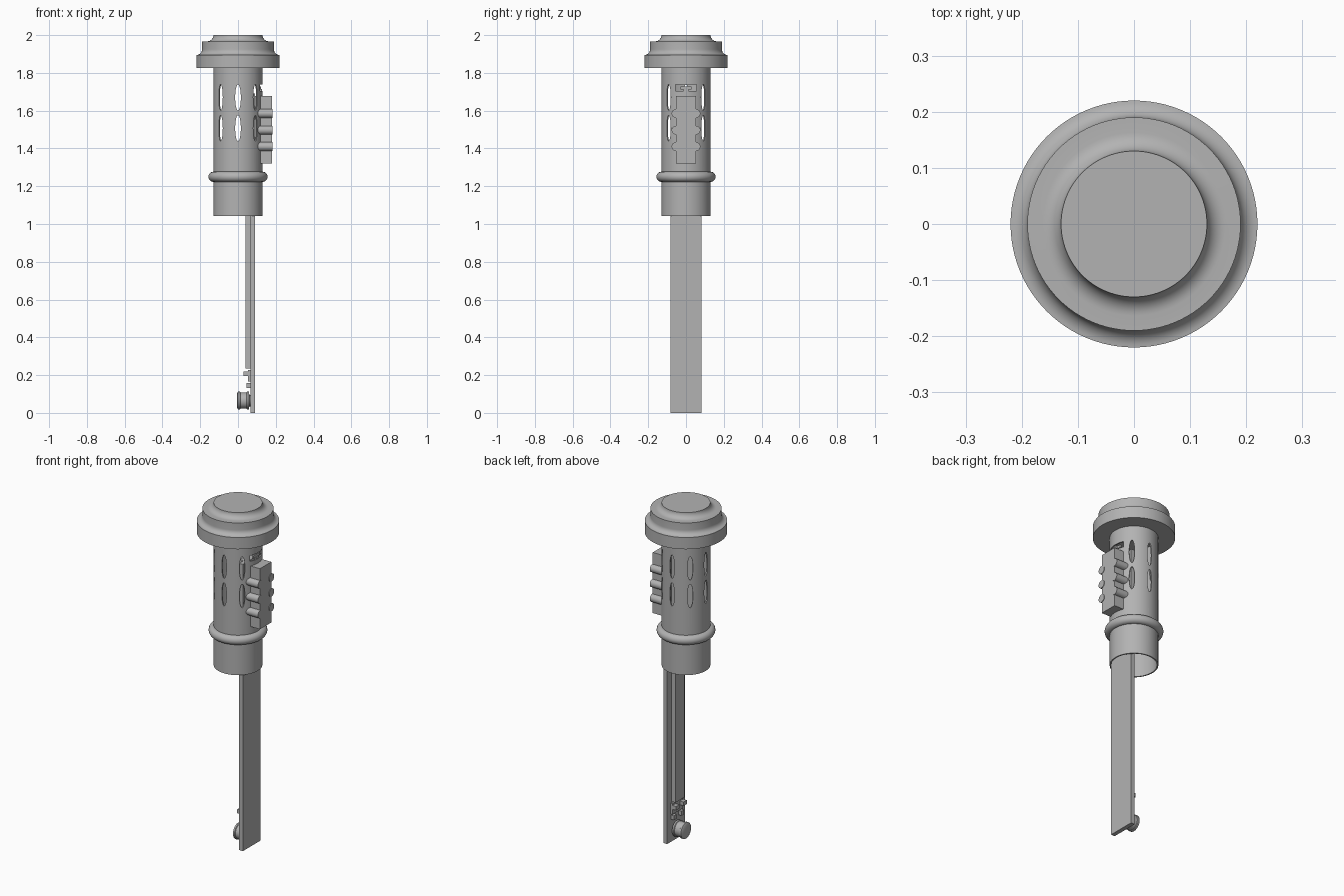
import bpy, bmesh, math
from mathutils import Matrix, Vector

if "Cube" in bpy.data.objects:
    bpy.data.objects.remove(bpy.data.objects["Cube"])

grey = bpy.data.materials.new("plain grey")
grey.use_nodes = True
GREY = (0.45, 0.45, 0.45, 1)
grey.diffuse_color = GREY
grey.node_tree.nodes["Principled BSDF"].inputs["Base Color"].default_value = GREY


def finish(bm, name, smooth=True):
    bmesh.ops.recalc_face_normals(bm, faces=bm.faces)
    mesh = bpy.data.meshes.new(name)
    bm.to_mesh(mesh)
    bm.free()
    mesh.materials.append(grey)
    ob = bpy.data.objects.new(name, mesh)
    bpy.context.collection.objects.link(ob)
    if smooth:
        shade(ob)
    return ob


def activate(ob):
    bpy.ops.object.select_all(action='DESELECT')
    ob.select_set(True)
    bpy.context.view_layer.objects.active = ob


def shade(ob):
    activate(ob)
    bpy.ops.object.shade_smooth_by_angle(angle=math.radians(30))


def box(name, x, y, z):
    """Box from (low, high) ranges on each axis."""
    bm = bmesh.new()
    bmesh.ops.create_cube(bm, size=1)
    for v in bm.verts:
        v.co = [sum(r) / 2 + c * (r[1] - r[0]) for r, c in zip((x, y, z), v.co)]
    return finish(bm, name, False)


def lathe(name, profile, closed=False, steps=96, axis_x_at=None):
    """Spin (radius, height) points about z, or about x at a given height."""
    bm = bmesh.new()
    verts = [bm.verts.new((r, 0, h)) for r, h in profile]
    pairs = list(zip(verts, verts[1:]))
    if closed:
        pairs.append((verts[-1], verts[0]))
    edges = [bm.edges.new(p) for p in pairs]
    bmesh.ops.spin(bm, geom=verts + edges, axis=(0, 0, 1), cent=(0, 0, 0),
                   angle=math.tau, steps=steps)
    bmesh.ops.remove_doubles(bm, verts=bm.verts, dist=1e-5)
    if axis_x_at:
        y, z = axis_x_at
        bm.transform(Matrix.Translation((0, y, z)) @ Matrix.Rotation(math.pi / 2, 4, 'Y'))
    return finish(bm, name)


def rod(name, r, x, y, z, steps=32):
    return lathe(name, [(0, x[0]), (r, x[0]), (r, x[1]), (0, x[1])],
                 steps=steps, axis_x_at=(y, z))


def fillet(r, h, size, n=8):
    """Concave quarter circle from the wide low end to the narrow high end."""
    return [(r + size * (1 - math.sin(a)), h + size * (1 - math.cos(a)))
            for a in (math.pi / 2 * i / n for i in range(n + 1))]


# Hollow tube
R, WALL = 0.13, 0.1225
tube = lathe("tube_body", [(WALL, 1.042), (R, 1.042), (R, 1.83), (WALL, 1.83)], closed=True)

# Elliptical vents in two rows, and the latch window
bm = bmesh.new()
for z in (1.67, 1.507):
    for i in range(1, 8):
        m = (Matrix.Rotation(i * math.pi / 4, 4, 'Z') @ Matrix.Translation((R, 0, z))
             @ Matrix.Diagonal((1, 0.015, 0.069, 1)) @ Matrix.Rotation(math.pi / 2, 4, 'Y'))
        bmesh.ops.create_cone(bm, cap_ends=True, segments=32, radius1=1, radius2=1,
                              depth=0.08, matrix=m)
m = Matrix.Translation((0.13, 0, 1.721)) @ Matrix.Diagonal((0.08, 0.11, 0.034, 1))
bmesh.ops.create_cube(bm, size=1, matrix=m)
cutter = finish(bm, "vent_cutter", False)
cutter.hide_render = True
mod = tube.modifiers.new("vents", 'BOOLEAN')
mod.operation, mod.solver, mod.object = 'DIFFERENCE', 'EXACT', cutter
activate(tube)
bpy.ops.object.modifier_apply(modifier=mod.name)
bpy.data.objects.remove(cutter)
shade(tube)

# Rounded collar
collar = [(0.13 + 0.027 * math.cos(a), 1.25 + 0.027 * math.sin(a))
          for a in (math.tau * i / 20 for i in range(20))]
lathe("collar_ring", collar, closed=True)

# Stepped cap with concave shoulders
lathe("cap", [(0, 1.826), (0.22, 1.826)] + fillet(0.19, 1.895, 0.03)
      + [(0.19, 1.967)] + fillet(0.13, 1.967, 0.033) + [(0, 2.0)])

# Long board and its inner rail
box("long_board", (0.065, 0.09), (-0.083, 0.083), (0, 1.69))
box("inner_rail", (0.04, 0.066), (-0.042, 0.042), (0.235, 1.69))

# Side block with three pairs of pins
box("side_block", (0.088, 0.18), (-0.053, 0.053), (1.32, 1.677))
for z in (1.41, 1.497, 1.585):
    for side, label in ((-1, "front"), (1, "back")):
        rod("block_pin_" + label, 0.023, (0.1, 0.183), side * 0.053, z)

# Latch in the window above the block
box("latch_bar", (0.112, 0.122), (-0.03, 0.03), (1.712, 1.728))
box("latch_stem", (0.112, 0.128), (-0.013, 0.013), (1.67, 1.714))

# Wheel at the foot of the board
lathe("foot_wheel", [(0, -0.005), (0.038, -0.005), (0.047, 0.0), (0.047, 0.01),
                     (0.043, 0.013), (0.043, 0.045), (0.047, 0.048), (0.047, 0.058),
                     (0.03, 0.06), (0.03, 0.066), (0, 0.066)],
      steps=48, axis_x_at=(0, 0.065))

# Small parts mounted above the wheel
for y in (-0.035, 0.035):
    box("small_block", (0.03, 0.066), (y - 0.015, y + 0.015), (0.195, 0.218))
    box("small_chip", (0.045, 0.066), (y - 0.012, y + 0.012), (0.132, 0.158))
box("small_bridge", (0.053, 0.066), (-0.05, 0.05), (0.165, 0.228))
